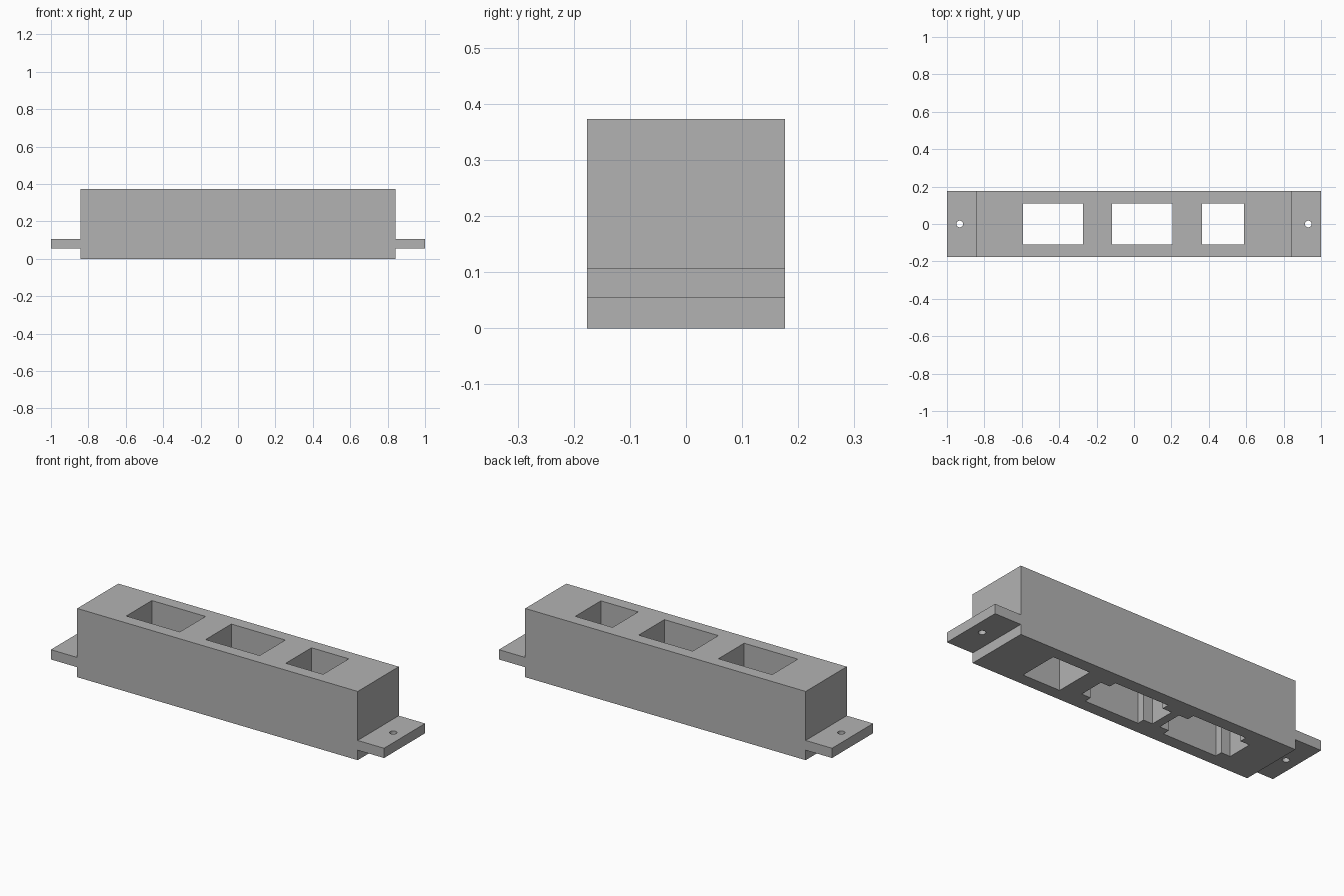
import bpy
import bmesh

cube = bpy.data.objects.get("Cube")
if cube:
    bpy.data.objects.remove(cube, do_unlink=True)

HALF_W, HEIGHT = 0.176, 0.373      # block half depth and height
BLOCK_X = 0.842                    # block half length
EAR_LOW, EAR_TOP = 0.054, 0.107    # mounting ear heights
HOLE_Y = 0.11                      # window half depth
TAB_Y, TAB_OUT, TAB_TOP = 0.07, 0.055, 0.2

grey = bpy.data.materials.new("plain grey")
grey.use_nodes = True
colour = (0.45, 0.45, 0.45, 1)
grey.diffuse_color = colour
grey.node_tree.nodes["Principled BSDF"].inputs["Base Color"].default_value = colour


def new_object(name, bm):
    bmesh.ops.recalc_face_normals(bm, faces=bm.faces)
    mesh = bpy.data.meshes.new(name)
    bm.to_mesh(mesh)
    bm.free()
    mesh.materials.append(grey)
    obj = bpy.data.objects.new(name, mesh)
    bpy.context.collection.objects.link(obj)
    return obj


def box(name, x0, x1, half_y, z0, z1):
    bm = bmesh.new()
    bmesh.ops.create_cube(bm, size=1)
    for v in bm.verts:
        v.co.x = x1 if v.co.x > 0 else x0
        v.co.y = half_y if v.co.y > 0 else -half_y
        v.co.z = z1 if v.co.z > 0 else z0
    return new_object(name, bm)


def cylinder(name, x, radius):
    bm = bmesh.new()
    bmesh.ops.create_cone(bm, cap_ends=True, segments=32,
                          radius1=radius, radius2=radius, depth=1)
    bmesh.ops.translate(bm, verts=bm.verts, vec=(x, 0, 0))
    return new_object(name, bm)


# Block with mounting ears: one front outline extruded through the depth
half = [(BLOCK_X, 0), (BLOCK_X, EAR_LOW), (1, EAR_LOW),
        (1, EAR_TOP), (BLOCK_X, EAR_TOP), (BLOCK_X, HEIGHT)]
outline = half + [(-x, z) for x, z in reversed(half)]
bm = bmesh.new()
face = bm.faces.new([bm.verts.new((x, -HALF_W, z)) for x, z in outline])
ext = bmesh.ops.extrude_face_region(bm, geom=[face])
moved = [g for g in ext["geom"] if isinstance(g, bmesh.types.BMVert)]
bmesh.ops.translate(bm, verts=moved, vec=(0, 2 * HALF_W, 0))
housing = new_object("housing", bm)

# Through windows; the two long ones have clip recesses from below
cutters = []
for x0, x1, clipped in [(-0.594, -0.272, True), (-0.117, 0.207, True),
                        (0.364, 0.588, False)]:
    cutters.append(box("window_cutter", x0, x1, HOLE_Y, -0.1, 0.5))
    if clipped:
        cutters.append(box("clip_recess_cutter", x0 - TAB_OUT, x1 + TAB_OUT,
                           TAB_Y, -0.1, TAB_TOP))

# Screw holes in the ears
for side in (-1, 1):
    cutters.append(cylinder("screw_hole_cutter", side * 0.932, 0.018))

for cutter in cutters:
    mod = housing.modifiers.new(cutter.name, "BOOLEAN")
    mod.operation = "DIFFERENCE"
    mod.solver = "EXACT"
    mod.object = cutter
    cutter.hide_render = True

# Bake the cuts, then drop the cutters
graph = bpy.context.evaluated_depsgraph_get()
baked = bpy.data.meshes.new_from_object(housing.evaluated_get(graph))
housing.modifiers.clear()
housing.data = baked
for cutter in cutters:
    bpy.data.objects.remove(cutter, do_unlink=True)

# Flat faces, smooth screw hole walls
bpy.context.view_layer.objects.active = housing
housing.select_set(True)
bpy.ops.object.shade_smooth_by_angle()
